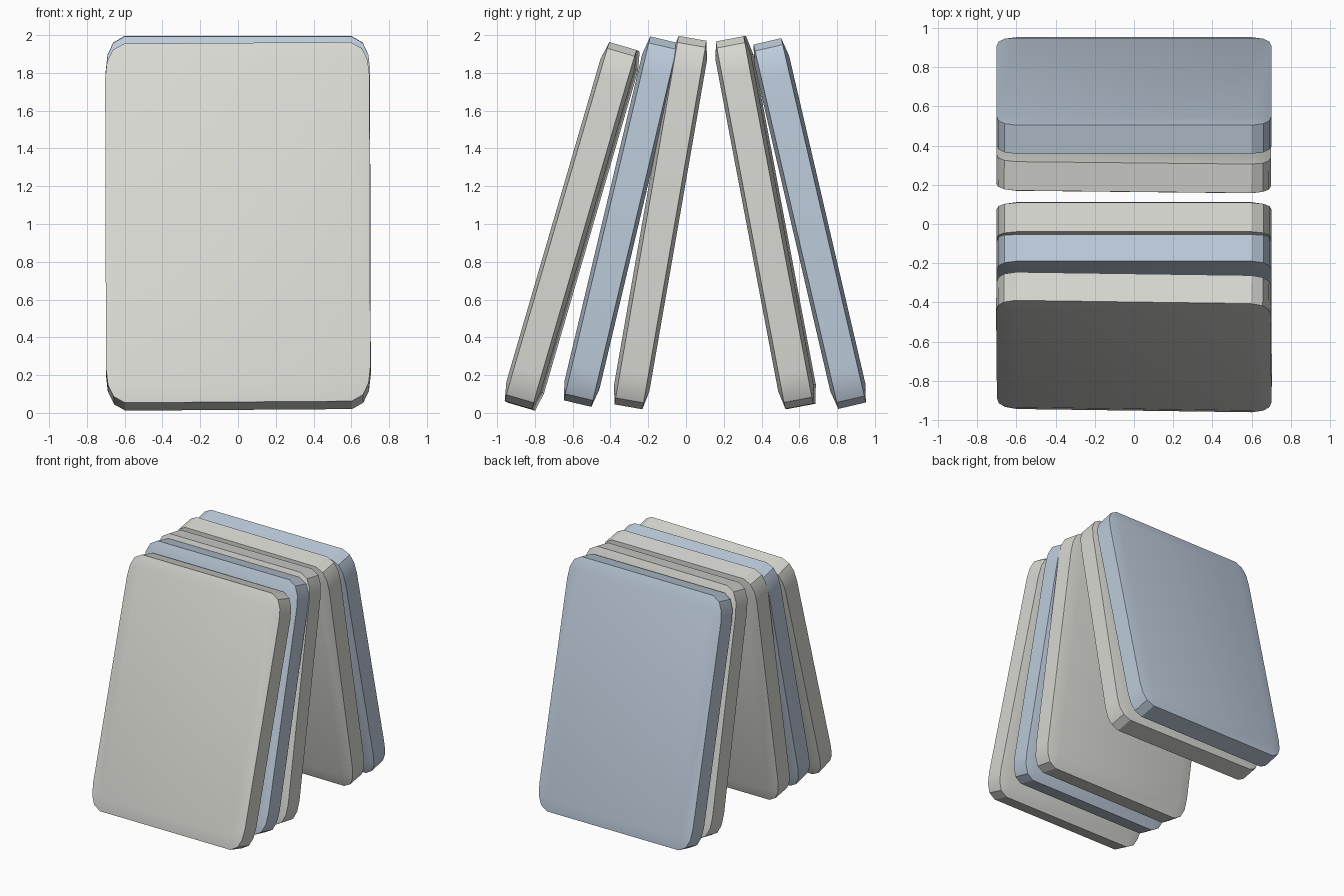
import bpy, bmesh, math

if "Cube" in bpy.data.objects:
    bpy.data.objects.remove(bpy.data.objects["Cube"])


def material(name, rgb):
    m = bpy.data.materials.new(name)
    m.diffuse_color = (*rgb, 1)
    m.use_nodes = True
    m.node_tree.nodes["Principled BSDF"].inputs["Base Color"].default_value = m.diffuse_color
    return m


gray = material("light_gray", (0.69, 0.69, 0.65))
blue = material("pale_blue", (0.51, 0.60, 0.71))

HX, HZ = 0.70, 0.99      # half width, half height
EDGE, BULGE = 0.075, 0.02  # half thickness at the rim, extra at the face
INSET = 0.1
# Inset of each rounded corner point from the width and height
CORNER = [(0, 0.19), (0.01, 0.10), (0.04, 0.035), (0.10, 0)]


def slab(name, bottom, top, mat, twist=0, roll=0):
    """Rounded, slightly pillowed slab leaning from bottom (y, z) to top (y, z)."""
    bm = bmesh.new()
    for sx in (-1, 1):
        for sz in (-1, 1):
            for sy in (-1, 1):
                for dx, dz in CORNER:
                    bm.verts.new((sx * (HX - dx), sy * EDGE, sz * (HZ - dz)))
                bm.verts.new((sx * (HX - INSET), sy * (EDGE + BULGE), sz * (HZ - INSET)))
    bmesh.ops.convex_hull(bm, input=bm.verts[:])
    bmesh.ops.dissolve_limit(bm, angle_limit=0.01, verts=bm.verts[:], edges=bm.edges[:])
    bmesh.ops.recalc_face_normals(bm, faces=bm.faces[:])
    me = bpy.data.meshes.new(name)
    bm.to_mesh(me)
    bm.free()
    me.materials.append(mat)
    ob = bpy.data.objects.new(name, me)
    bpy.context.collection.objects.link(ob)
    ob.location = (0, (bottom[0] + top[0]) / 2, (bottom[1] + top[1]) / 2)
    lean = -math.atan2(top[0] - bottom[0], top[1] - bottom[1])
    ob.rotation_euler = (lean, math.radians(roll), math.radians(twist))
    bpy.ops.object.select_all(action='DESELECT')
    ob.select_set(True)
    bpy.context.view_layer.objects.active = ob
    bpy.ops.object.shade_smooth_by_angle(angle=math.radians(30))


# Three slabs leaning back, two leaning forward
slab("front_slab", (-0.88, 0.035), (-0.325, 1.94), gray, -0.8, -0.4)
slab("second_slab", (-0.575, 0.045), (-0.115, 1.98), blue)
slab("middle_slab", (-0.305, 0.03), (0.035, 1.985), gray)
slab("fourth_slab", (0.607, 0.03), (0.237, 1.985), gray, -0.6)
slab("back_slab", (0.88, 0.035), (0.43, 1.97), blue)
